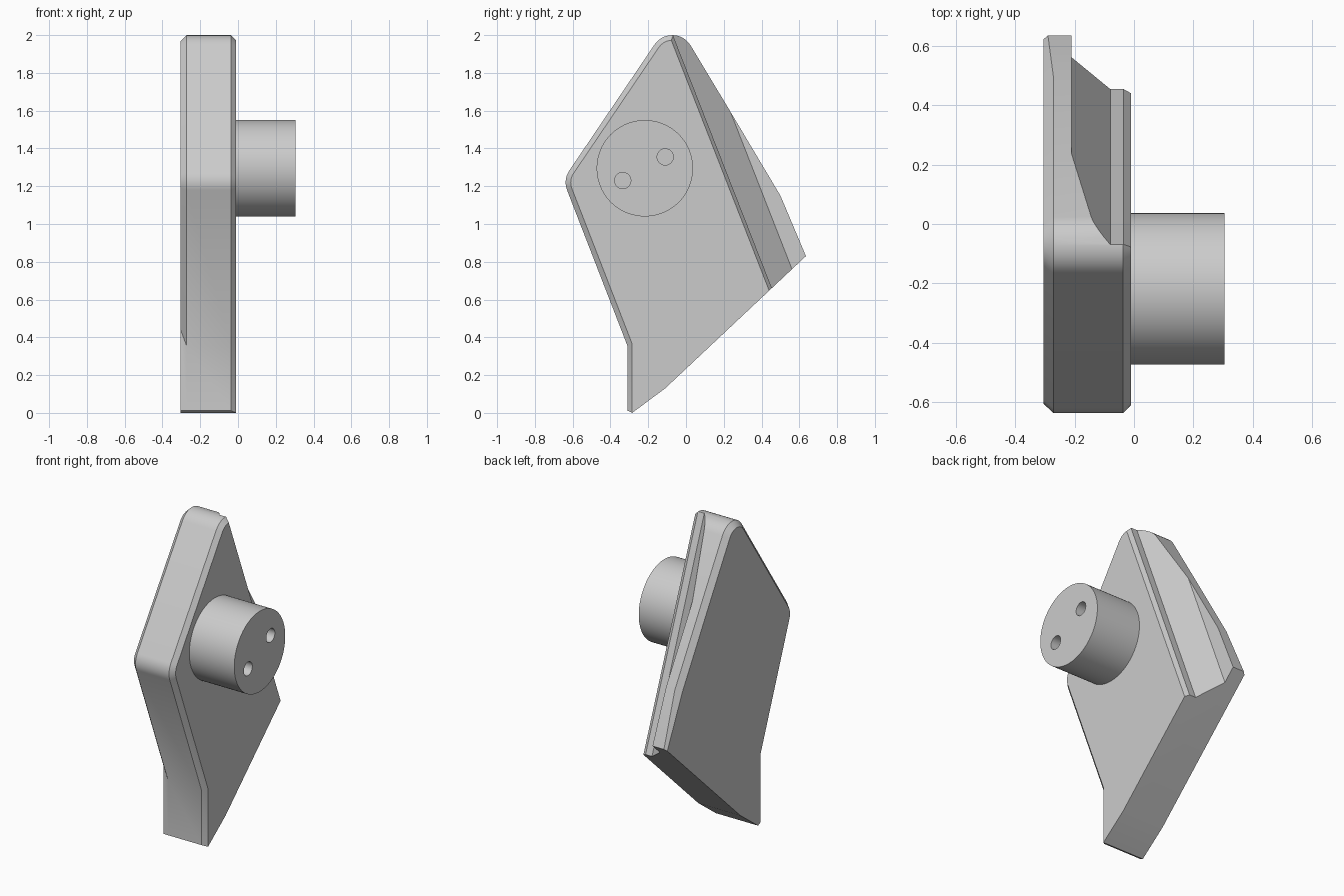
import bpy, bmesh, math
from mathutils import Vector, Matrix

cube = bpy.data.objects.get("Cube")
if cube:
    bpy.data.objects.remove(cube, do_unlink=True)

grey = bpy.data.materials.new("plain grey")
grey.use_nodes = True
GREY = (0.6, 0.6, 0.6, 1)
grey.diffuse_color = GREY
grey.node_tree.nodes["Principled BSDF"].inputs["Base Color"].default_value = GREY


def finish(bm, name):
    bmesh.ops.recalc_face_normals(bm, faces=bm.faces)
    mesh = bpy.data.meshes.new(name)
    bm.to_mesh(mesh)
    bm.free()
    mesh.materials.append(grey)
    ob = bpy.data.objects.new(name, mesh)
    bpy.context.collection.objects.link(ob)
    return ob


def loft(rings, name):
    """Skin a list of equal-length closed rings and cap both ends."""
    bm = bmesh.new()
    vs = [[bm.verts.new(p) for p in ring] for ring in rings]
    n = len(rings[0])
    for a, b in zip(vs, vs[1:]):
        for i in range(n):
            j = (i + 1) % n
            bm.faces.new((a[i], a[j], b[j], b[i]))
    bm.faces.new(vs[0])
    bm.faces.new(vs[-1])
    return finish(bm, name)


def cylinder(name, radius, x0, x1, y, z, segments):
    bm = bmesh.new()
    place = Matrix.Translation(((x0 + x1) / 2, y, z)) @ Matrix.Rotation(math.pi / 2, 4, 'Y')
    bmesh.ops.create_cone(bm, cap_ends=True, segments=segments, radius1=radius,
                          radius2=radius, depth=x1 - x0, matrix=place)
    return finish(bm, name)


def select_only(ob):
    bpy.ops.object.select_all(action='DESELECT')
    ob.select_set(True)
    bpy.context.view_layer.objects.active = ob


def cut(ob, cutter):
    cutter.hide_render = True
    mod = ob.modifiers.new("cut", 'BOOLEAN')
    mod.operation = 'DIFFERENCE'
    mod.solver = 'EXACT'
    mod.object = cutter
    select_only(ob)
    bpy.ops.object.modifier_apply(modifier=mod.name)
    bpy.data.objects.remove(cutter, do_unlink=True)


def fillet(prev, corner, nxt, r, steps=10):
    """Arc points rounding one convex corner."""
    a, b = (prev - corner).normalized(), (nxt - corner).normalized()
    half = a.angle(b) / 2
    centre = corner + (a + b).normalized() * r / math.sin(half)
    start = corner + a * r / math.tan(half) - centre
    sweep = math.pi - 2 * half
    return [centre + Matrix.Rotation(sweep * k / steps, 2) @ start for k in range(steps + 1)]


def inset(points, amounts):
    """Move each edge of a counter-clockwise outline inward by its own amount."""
    out = []
    for i, p in enumerate(points):
        d1 = (p - points[i - 1]).normalized()
        d2 = (points[(i + 1) % len(points)] - p).normalized()
        n1, n2 = Vector((-d1.y, d1.x)), Vector((-d2.y, d2.x))
        a1, a2 = amounts[i - 1], amounts[i]
        c = n1.x * n2.y - n1.y * n2.x
        if abs(c) < 1e-3:
            out.append(p + n1 * a1)
        else:
            out.append(p + Vector((a1 * n2.y - a2 * n1.y, n1.x * a2 - n2.x * a1)) / c)
    return out


# Plate outline (y, z), counter-clockwise from the toe
base = [Vector(p) for p in ((-.31, .012), (-.285, 0), (-.11, .13), (.635, .83),
                            (.5, 1.15), (.22, 1.62))]
apex, nose, knee = Vector((-.067, 2.097)), Vector((-.651, 1.234)), Vector((-.31, .355))
outline = (base + fillet(base[-1], apex, nose, .113)
           + fillet(apex, nose, knee, .113) + [knee])
n = len(outline)
left_amounts = [0 if i < 3 else .027 for i in range(n)]
left_amounts[-1] = .024
right_amounts = [0 if i < 3 or i == n - 1 else .032 for i in range(n)]
left_face = inset(outline, left_amounts)
right_face = inset(outline, right_amounts)


def ring(points, x):
    return [Vector((x, p.x, p.y)) for p in points]


rings = [ring(right_face, -.305), ring(outline, -.272),
         ring(outline, -.037), ring(left_face, -.01)]
# The chamfer narrows toward the lower back corner
tail = 3
rings[0][tail] = rings[0][tail].lerp(Vector((-.305, .635, .83)), .5)
rings[1][tail].x = -.29
plate = loft(rings, "plate")

# Sloped step along the back edge
along = Vector((0, -.364, .931))
across = Vector((0, .931, .364))
profile = [(.02, .624), (-.01, .646), (-.035, .664), (-.08, .664),
           (-.21, .8), (-.21, 1.3), (.02, 1.3)]
step = loft([[Vector((x, 0, 0)) + across * s + along * t for x, s in profile]
             for t in (-1, 3)], "step_cutter")
cut(plate, step)

# Round boss with two blind holes
boss = cylinder("boss", .255, -.02, .305, -.218, 1.295, 96)
for y, z in ((-.335, 1.23), (-.11, 1.355)):
    cut(boss, cylinder("hole_cutter", .043, .1, .4, y, z, 32))

for ob in (plate, boss):
    select_only(ob)
    bpy.ops.object.shade_smooth_by_angle(angle=math.radians(25))
